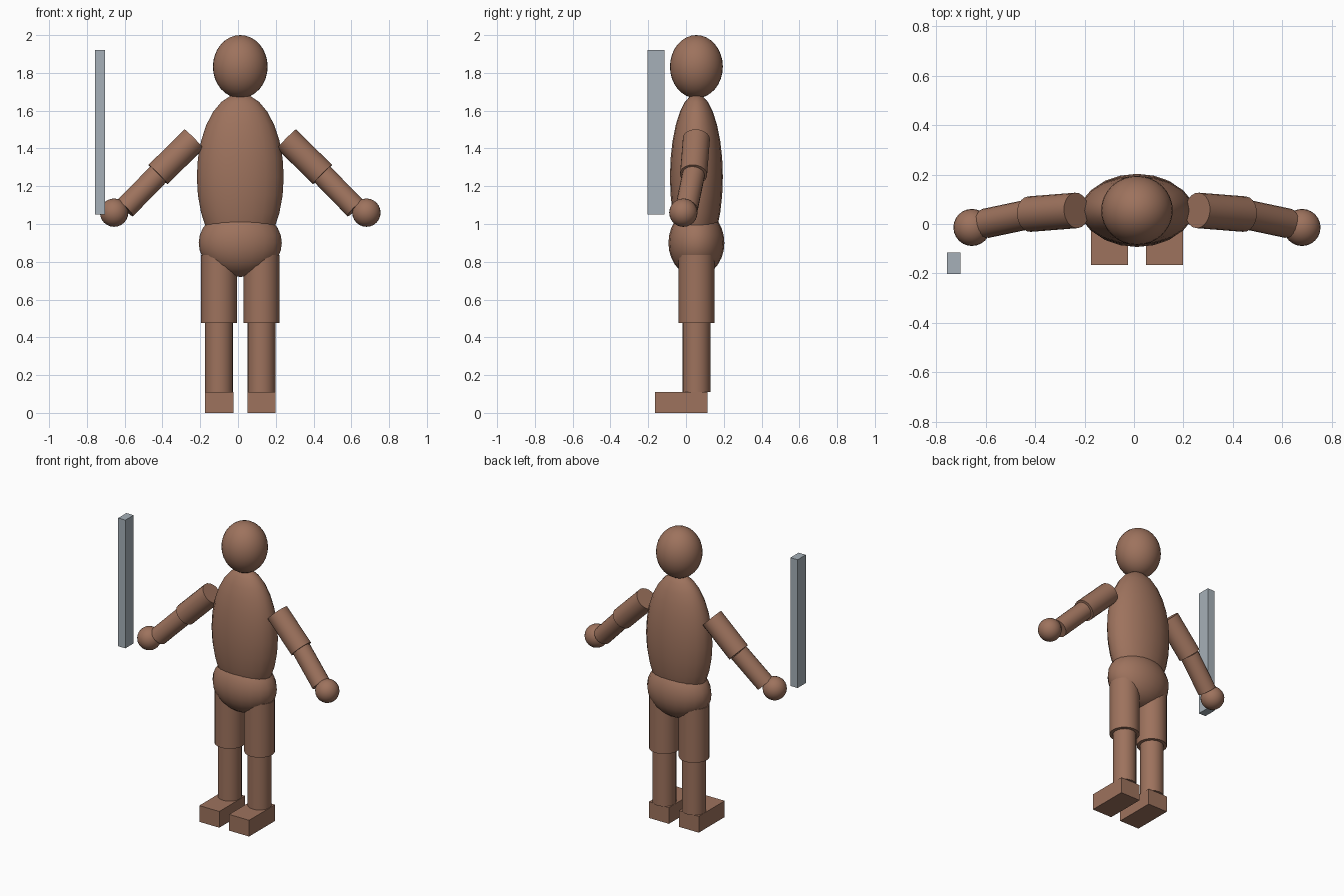
import bpy
import math
from mathutils import Vector

if "Cube" in bpy.data.objects:
    bpy.data.objects.remove(bpy.data.objects["Cube"])

CX, CY = 0.012, 0.055   # body axis


def material(name, rgb):
    m = bpy.data.materials.new(name)
    m.diffuse_color = (*rgb, 1)
    m.use_nodes = True
    m.node_tree.nodes["Principled BSDF"].inputs["Base Color"].default_value = m.diffuse_color
    return m


skin = material("brown", (0.34, 0.17, 0.11))
metal = material("pale steel", (0.38, 0.435, 0.48))


def finish(name, mat, smooth=True):
    ob = bpy.context.object
    ob.name = name
    ob.data.materials.append(mat)
    bpy.ops.object.transform_apply(location=False, rotation=False, scale=True)
    if smooth:
        bpy.ops.object.shade_smooth_by_angle(angle=math.radians(40))
    return ob


def ellipsoid(name, centre, radii, segments=32, rings=16):
    bpy.ops.mesh.primitive_uv_sphere_add(segments=segments, ring_count=rings,
                                         radius=1, location=centre)
    bpy.context.object.scale = radii
    return finish(name, skin)


def limb(name, start, end, radius):
    a, b = Vector(start), Vector(end)
    bpy.ops.mesh.primitive_cylinder_add(vertices=20, radius=radius, depth=(b - a).length,
                                        location=(a + b) / 2)
    bpy.context.object.rotation_euler = (b - a).to_track_quat('Z', 'Y').to_euler()
    return finish(name, skin)


def box(name, low, high, mat):
    a, b = Vector(low), Vector(high)
    bpy.ops.mesh.primitive_cube_add(size=1, location=(a + b) / 2)
    bpy.context.object.scale = b - a
    return finish(name, mat, smooth=False)


# Head and trunk
ellipsoid("head", (CX, CY, 1.833), (0.145, 0.14, 0.167))
ellipsoid("torso", (CX, CY, 1.25), (0.23, 0.14, 0.44), 20, 14)
ellipsoid("pelvis", (CX, CY, 0.9), (0.22, 0.148, 0.18), 20, 14)

# Legs and arms on both sides
for side, s in (("left", -1), ("right", 1)):
    x = CX + s * 0.112
    limb(side + "_thigh", (x, CY, 0.475), (x, CY, 0.835), 0.095)
    limb(side + "_shin", (x, CY, 0.11), (x, CY, 0.49), 0.074)
    box(side + "_foot", (x - 0.075, -0.165, 0), (x + 0.075, 0.113, 0.11), skin)

    shoulder = (CX + s * 0.245, CY, 1.45)
    elbow = (CX + s * 0.435, 0.04, 1.262)
    wrist = (CX + s * 0.61, 0.003, 1.083)
    limb(side + "_upper_arm", shoulder, elbow, 0.072)
    limb(side + "_forearm", elbow, wrist, 0.06)
    ellipsoid(side + "_hand", (CX + s * 0.668, -0.014, 1.06), (0.075,) * 3, 24, 12)

# Upright bar beside the left hand
box("bar", (-0.757, -0.203, 1.05), (-0.703, -0.115, 1.92), metal)
